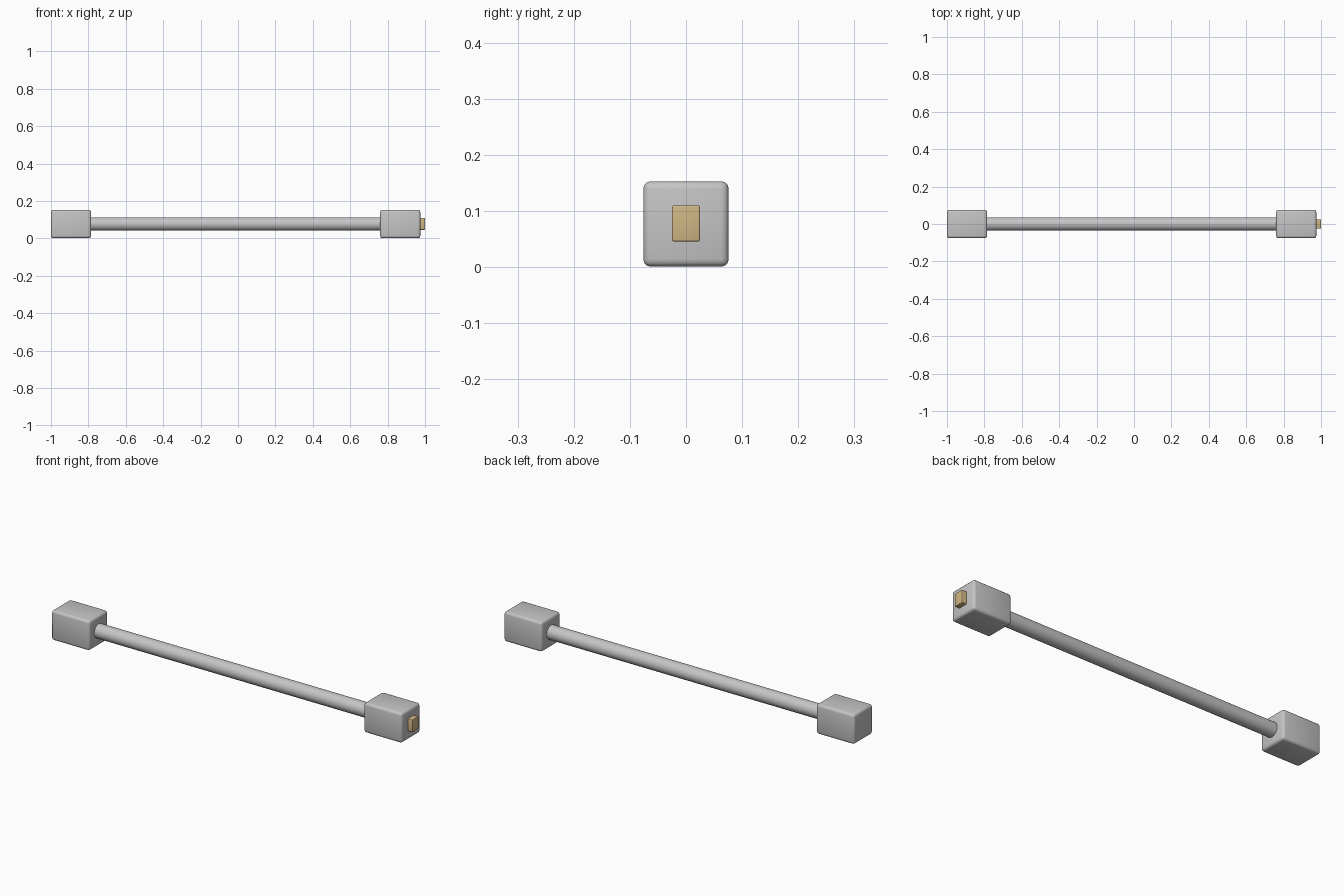
import bpy
import math

cube = bpy.data.objects.get("Cube")
if cube:
    bpy.data.objects.remove(cube, do_unlink=True)


def make_material(name, rgb):
    mat = bpy.data.materials.new(name)
    mat.use_nodes = True
    colour = (*rgb, 1.0)
    mat.diffuse_color = colour
    mat.node_tree.nodes["Principled BSDF"].inputs["Base Color"].default_value = colour
    return mat


def finish(obj, name, mat, angle):
    obj.name = name
    obj.data.materials.append(mat)
    bpy.ops.object.shade_smooth_by_angle(angle=math.radians(angle))


def rounded_box(name, x_min, x_max, width, height, z, mat, radius):
    bpy.ops.mesh.primitive_cube_add(size=1, location=((x_min + x_max) / 2, 0, z))
    obj = bpy.context.object
    obj.scale = (x_max - x_min, width, height)
    bpy.ops.object.transform_apply(location=False, rotation=False, scale=True)
    bevel = obj.modifiers.new("Rounded edges", "BEVEL")
    bevel.width = radius
    bevel.segments = 3
    bpy.ops.object.modifier_apply(modifier=bevel.name)
    finish(obj, name, mat, 40)


steel = make_material("Light grey metal", (0.56, 0.56, 0.57))
brass = make_material("Pale brass", (0.63, 0.47, 0.23))
AXIS_Z = 0.077

# Square end blocks
rounded_box("right_block", -1.0, -0.785, 0.152, 0.152, AXIS_Z, steel, 0.013)
rounded_box("left_block", 0.76, 0.975, 0.152, 0.152, AXIS_Z, steel, 0.013)

# Round bar, its ends buried in the blocks
bpy.ops.mesh.primitive_cylinder_add(vertices=48, radius=0.036, depth=1.6,
                                    location=(-0.0125, 0, AXIS_Z),
                                    rotation=(0, math.pi / 2, 0))
finish(bpy.context.object, "bar", steel, 40)

# Brass contact on the outer face of the left block
rounded_box("end_contact", 0.955, 1.0, 0.05, 0.064, AXIS_Z + 0.001, brass, 0.003)
